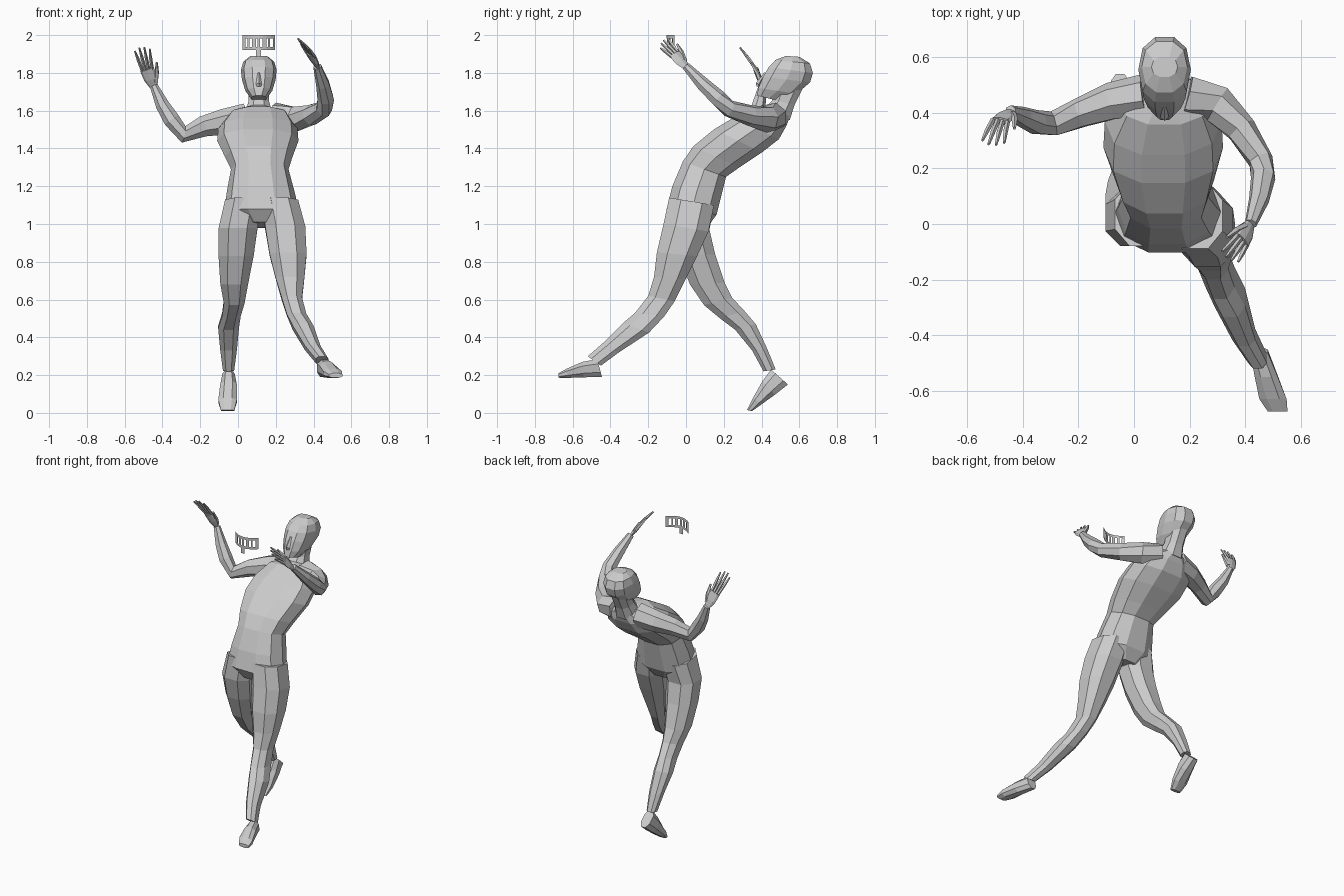
import bpy, bmesh
from math import sin, cos, tau, copysign
from mathutils import Vector as V


def mesh_from_rings(name, rings):
    """Skin a list of equal-sized point rings and cap both ends."""
    bm = bmesh.new()
    loops = [[bm.verts.new(p) for p in r] for r in rings]
    n = len(loops[0])
    for a, b in zip(loops, loops[1:]):
        for i in range(n):
            j = (i + 1) % n
            bm.faces.new((a[i], a[j], b[j], b[i]))
    bm.faces.new(loops[0])
    bm.faces.new(loops[-1])
    bmesh.ops.recalc_face_normals(bm, faces=bm.faces)
    return finish(name, bm)


def finish(name, bm):
    me = bpy.data.meshes.new(name)
    bm.to_mesh(me)
    bm.free()
    ob = bpy.data.objects.new(name, me)
    bpy.context.collection.objects.link(ob)
    return ob


def loft(name, sections, sides=8, power=0.85):
    """Sections: centre x, front y, front z, back y, back z, half width."""
    rings = []
    for cx, fy, fz, by, bz, w in sections:
        f, b = V((cx, fy, fz)), V((cx, by, bz))
        ring = []
        for i in range(sides):
            t = tau * (i + 0.5) / sides
            c, s = cos(t), sin(t)
            c = copysign(abs(c) ** power, c)
            s = copysign(abs(s) ** power, s)
            ring.append((f + b) / 2 + (f - b) * 0.53 * c + V((w * 1.05 * s, 0, 0)))
        rings.append(ring)
    return mesh_from_rings(name, rings)


def tube(name, pts, radii, side=(0, 0, 1), flat=1.0, sides=7):
    """Tapered tube; radius is along side, flat scales the other axis."""
    pts = [V(p) for p in pts]
    rings = []
    for i, (p, r) in enumerate(zip(pts, radii)):
        t = (pts[min(i + 1, len(pts) - 1)] - pts[max(i - 1, 0)]).normalized()
        u = V(side)
        u = (u - t * u.dot(t)).normalized()
        v = t.cross(u)
        rings.append([p + u * r * cos(tau * k / sides) + v * r * flat * sin(tau * k / sides)
                      for k in range(sides)])
    return mesh_from_rings(name, rings)


def hand(name, wrist, knuckle, tip, side):
    w, k, t, s = V(wrist), V(knuckle), V(tip), V(side).normalized()
    tube(name + "_palm", [w, w.lerp(k, 0.45), k], [0.021, 0.036, 0.038], s, 0.38, 8)
    for i, (off, length) in enumerate([(-1.5, 0.82), (-0.5, 0.98), (0.5, 1.0), (1.5, 0.92)]):
        a = k + s * off * 0.018 - (t - k) * 0.05
        b = k + (t - k) * length + s * off * 0.027
        mid = a.lerp(b, 0.5) + (k - w) * 0.06
        tube(f"{name}_finger_{i}", [a, mid, b], [0.0095, 0.009, 0.005], s, 1, 5)
    base = w.lerp(k, 0.3) + s * 0.02
    tube(name + "_thumb", [base, w.lerp(k, 0.8) + s * 0.045, k + (t - k) * 0.3 + s * 0.06],
         [0.014, 0.012, 0.006], (k - w), 1, 5)


# Torso, leaning back
loft("torso", [
    (.125, -.06, 1.01, .11, .98, .09), (.125, -.10, 1.08, .16, 1.05, .19),
    (.12, -.07, 1.20, .185, 1.15, .17), (.115, -.015, 1.33, .21, 1.25, .145),
    (.11, .04, 1.41, .28, 1.30, .17), (.105, .15, 1.50, .40, 1.38, .205),
    (.105, .25, 1.56, .49, 1.45, .20), (.11, .36, 1.62, .53, 1.52, .155),
    (.11, .43, 1.63, .55, 1.57, .07)], 10)

# Neck and head, tilted back
loft("neck", [(.11, .40, 1.59, .55, 1.55, .075), (.11, .46, 1.66, .575, 1.63, .055),
              (.11, .48, 1.74, .62, 1.72, .055)])
loft("head", [
    (.11, .375, 1.68, .50, 1.65, .04), (.11, .385, 1.72, .585, 1.69, .068),
    (.11, .41, 1.78, .655, 1.75, .085), (.11, .44, 1.83, .67, 1.80, .09),
    (.11, .475, 1.868, .655, 1.85, .078), (.11, .53, 1.89, .60, 1.885, .045)], 10)
tube("nose", [(.11, .42, 1.80), (.11, .385, 1.74), (.11, .385, 1.728)],
     [.006, .016, .012], (1, 0, 0), 1, 4)

# Legs
loft("forward_leg", [
    (.22, -.09, 1.14, .15, 1.10, .10), (.25, -.12, 1.0, .12, .96, .108),
    (.265, -.155, .85, .06, .83, .10), (.275, -.17, .72, .0, .71, .078),
    (.285, -.20, .62, -.06, .59, .055), (.31, -.27, .53, -.115, .51, .053),
    (.345, -.335, .475, -.195, .425, .056), (.395, -.44, .37, -.355, .32, .042),
    (.445, -.52, .30, -.45, .25, .034)])
loft("forward_foot", [
    (.45, -.47, .285, -.445, .19, .032), (.475, -.55, .27, -.54, .188, .042),
    (.50, -.63, .235, -.63, .185, .05), (.517, -.675, .21, -.675, .186, .036)])
loft("trailing_leg", [
    (.03, -.08, 1.14, .15, 1.10, .10), (.0, -.08, .98, .125, .97, .105),
    (-.01, -.04, .83, .155, .84, .095), (-.02, .02, .68, .205, .69, .075),
    (-.02, .095, .57, .245, .61, .056), (-.035, .18, .50, .31, .54, .05),
    (-.05, .26, .44, .37, .47, .056), (-.05, .35, .33, .43, .34, .045),
    (-.05, .41, .22, .475, .23, .03)])
loft("trailing_foot", [
    (-.05, .45, .23, .54, .15, .033), (-.05, .405, .17, .47, .095, .045),
    (-.055, .355, .08, .40, .045, .05), (-.055, .322, .015, .35, .01, .036)])

# Arms and hands
radii = [.08, .07, .056, .046, .045, .037, .022]
tube("outstretched_arm", [
    (.04, .46, 1.56), (-.08, .44, 1.54), (-.19, .40, 1.515), (-.29, .36, 1.475),
    (-.35, .365, 1.55), (-.40, .385, 1.63), (-.445, .405, 1.73)], radii, (0, 1, 0))
hand("outstretched_hand", (-.445, .405, 1.725), (-.482, .37, 1.82), (-.51, .285, 1.935), (1, 0, 0))
tube("raised_arm", [
    (.19, .46, 1.565), (.30, .43, 1.555), (.385, .34, 1.575), (.455, .23, 1.61),
    (.465, .17, 1.665), (.45, .09, 1.74), (.42, .0, 1.835)], radii, (1, 0, 1))
hand("raised_hand", (.42, .0, 1.83), (.387, -.06, 1.90), (.34, -.125, 1.965), (-.6, .5, .5))

# Floating curved band with openings and a tab below
bm = bmesh.new()


def strip(x0, x1, z0, z1, n=1):
    arc = lambda x: -.102 + 5.5 * (x - .11) ** 2
    xs = [x0 + (x1 - x0) * i / n for i in range(n + 1)]
    for a, b in zip(xs, xs[1:]):
        bm.faces.new([bm.verts.new((x, arc(x), z))
                      for x, z in ((a, z0), (b, z0), (b, z1), (a, z1))])


strip(.025, .197, 1.983, 2.0, 8)
strip(.025, .197, 1.922, 1.938, 8)
for x, w in ((.025, .014), (.05, .012), (.075, .02), (.102, .014), (.13, .02), (.16, .01), (.185, .012)):
    strip(x, x + w, 1.938, 1.983)
strip(.095, .122, 1.885, 1.922)
finish("floating_band", bm)
